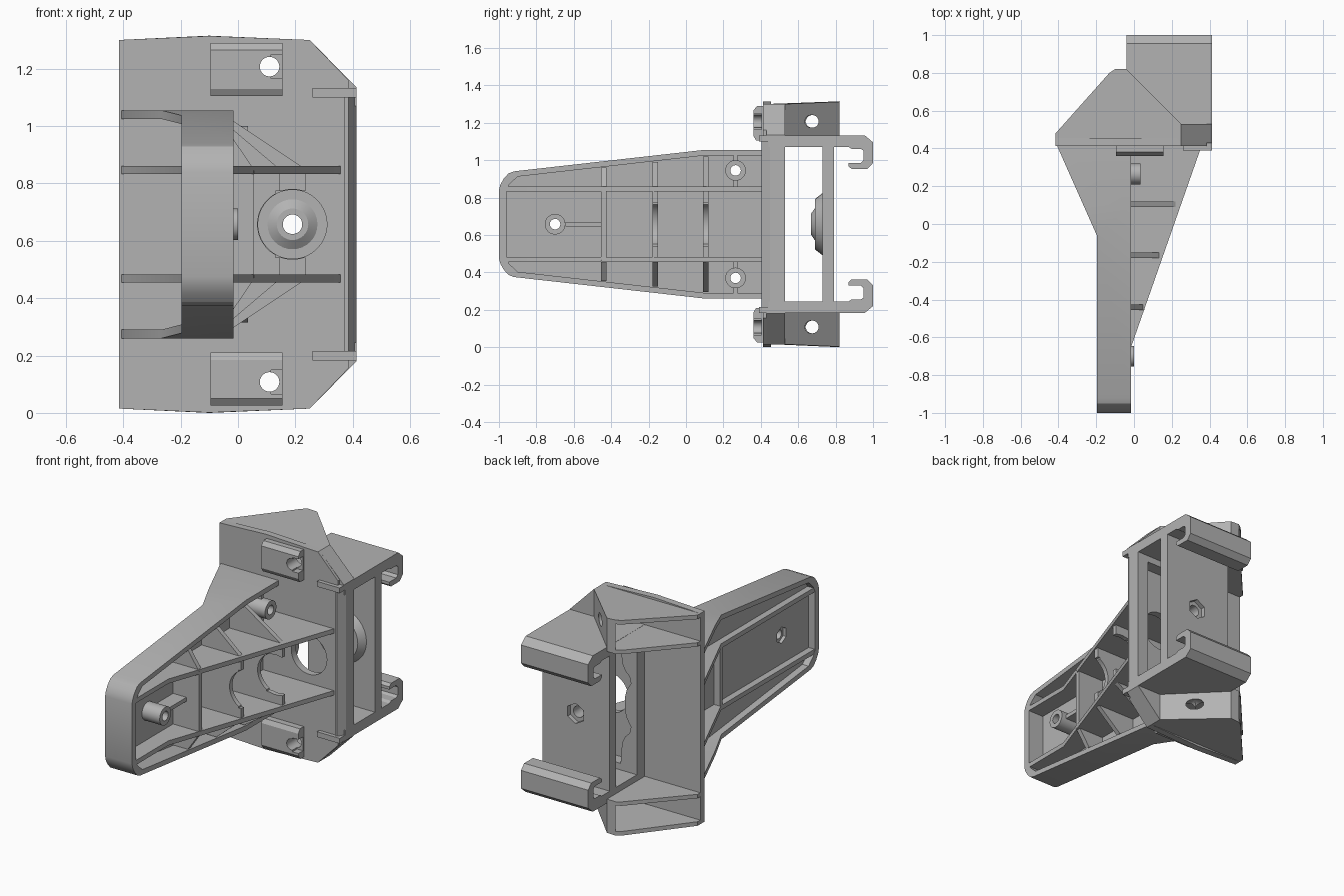
import bpy, bmesh, math
from mathutils import Vector, Matrix

if "Cube" in bpy.data.objects:
    bpy.data.objects.remove(bpy.data.objects["Cube"], do_unlink=True)

MID = 0.6575  # height of the symmetry plane

grey = bpy.data.materials.new("plain_grey")
grey.use_nodes = True
grey.diffuse_color = (0.45, 0.45, 0.45, 1)
grey.node_tree.nodes["Principled BSDF"].inputs["Base Color"].default_value = (0.45, 0.45, 0.45, 1)


def finish(name, bm):
    bmesh.ops.recalc_face_normals(bm, faces=bm.faces)
    me = bpy.data.meshes.new(name)
    bm.to_mesh(me)
    bm.free()
    me.materials.append(grey)
    ob = bpy.data.objects.new(name, me)
    bpy.context.collection.objects.link(ob)
    return ob


def prism(name, axis, pts, lo, hi):
    """Extrude a 2D outline along an axis: x takes (y,z), y takes (x,z), z takes (x,y)."""
    place = {"x": lambda p, t: (t, p[0], p[1]),
             "y": lambda p, t: (p[0], t, p[1]),
             "z": lambda p, t: (p[0], p[1], t)}[axis]
    bm = bmesh.new()
    base = [bm.verts.new(place(p, lo)) for p in pts]
    top = [bm.verts.new(place(p, hi)) for p in pts]
    bm.faces.new(base)
    bm.faces.new(top)
    n = len(pts)
    for i in range(n):
        j = (i + 1) % n
        bm.faces.new((base[i], base[j], top[j], top[i]))
    return finish(name, bm)


def rect(a, b, c, d):
    return [(a, c), (b, c), (b, d), (a, d)]


def circle(u, v, r, n=32):
    return [(u + r * math.cos(math.tau * (i + 0.5) / n),
             v + r * math.sin(math.tau * (i + 0.5) / n)) for i in range(n)]


def flip(pts):
    return [(u, 2 * MID - v) for u, v in reversed(pts)]


def cut(ob, *cutters):
    for c in cutters:
        c.hide_render = True
        mod = ob.modifiers.new("cut", "BOOLEAN")
        mod.operation = "DIFFERENCE"
        mod.solver = "EXACT"
        mod.object = c
        bpy.context.view_layer.objects.active = ob
        bpy.ops.object.modifier_apply(modifier=mod.name)
        bpy.data.objects.remove(c, do_unlink=True)
    return ob


def mirror(ob):
    """Add a copy reflected in the symmetry plane."""
    bm = bmesh.new()
    bm.from_mesh(ob.data)
    copy = bmesh.ops.duplicate(bm, geom=bm.verts[:] + bm.edges[:] + bm.faces[:])["geom"]
    for v in copy:
        if isinstance(v, bmesh.types.BMVert):
            v.co.z = 2 * MID - v.co.z
    bmesh.ops.reverse_faces(bm, faces=[f for f in copy if isinstance(f, bmesh.types.BMFace)])
    bm.to_mesh(ob.data)
    bm.free()
    return ob


# Arm rim: hollow outline, flared towards the mounting plate
half = [(0.43, 1.055), (0.1, 1.055), (-0.92, 0.94), (-0.95, 0.928), (-0.975, 0.9), (-0.992, 0.87), (-1, 0.84)]
inner = [(0.5, 1.025), (0.1, 1.025), (-0.9, 0.912), (-0.945, 0.87), (-0.96, 0.84)]
rim = prism("arm_rim", "x", half + flip(half), -0.43, -0.015)
flare = [(-0.6, -1.2), (-0.197, -1.2), (-0.197, -0.06), (-0.41, 0.42), (-0.41, 0.6), (-0.6, 0.6)]
cut(rim, prism("rim_core", "x", inner + flip(inner), -0.6, 0.2),
    prism("flare_cutter", "z", flare, -0.1, 1.5))

# Arm floor with bolt holes and nut recesses
bolts = [(-0.7, MID, 0.0), (0.265, 0.945, 0.035), (0.265, 2 * MID - 0.945, 0.035)]
floor = prism("arm_floor", "x", [(y, z + 0.01) if z < MID else (y, z - 0.01) for y, z in half + flip(half)],
              -0.155, -0.12)
for y, z, top in bolts:
    cut(floor, prism("bolt_hole", "x", circle(y, z, 0.028), -0.5, 0.5),
        prism("nut_recess", "x", circle(y, z, 0.05, 6), -0.3, -0.135))
    boss = prism("arm_boss", "x", circle(y, z, 0.055), -0.13, top)
    cut(boss, prism("bolt_hole", "x", circle(y, z, 0.028), -0.5, 0.5))
prism("boss_fin", "x", rect(-0.645, -0.44, MID - 0.012, MID + 0.012), -0.13, -0.03)
mirror(prism("boss_web", "x", rect(0.255, 0.275, 0.995, 1.03), -0.13, -0.02))
mirror(prism("boss_web_inner", "x", rect(0.255, 0.275, 0.85, 0.893), -0.13, -0.02))

# Two long flanges that widen towards the plate
flange = [(-0.195, -0.97), (-0.195, -0.06), (-0.41, 0.42), (0.36, 0.42), (-0.015, -0.65), (-0.015, -0.97)]
mirror(prism("long_flange", "z", flange, 0.832, 0.86))
prism("rear_cross_wall", "x", rect(-0.075, -0.05, 0.47, 0.845), -0.195, -0.13)

# Cross ribs: scooped in the middle, triangular outside
for y, reach, edge in ((-0.44, 0.055, 0.96), (-0.165, 0.145, 0.99), (0.105, 0.235, 1.02)):
    rib = prism("cross_rib", "y", rect(-0.13, reach, 0.47, 0.845), y - 0.014, y + 0.014)
    if reach > 0.1:
        cut(rib, prism("scoop", "y", circle(0.19, MID, 0.122), y - 0.1, y + 0.1),
            prism("scoop_slot", "y", rect(0.13, 0.5, MID - 0.116, MID + 0.116), y - 0.1, y + 0.1))
    tri = [(-0.13, 0.85), (reach, 0.85), (-0.02, edge), (-0.13, edge)]
    mirror(prism("side_gusset", "y", tri, y - 0.014, y + 0.014))

# Mounting plate with a large centre opening and two bolt holes
side = [(-0.415, 1.3), (-0.1, 1.314), (0.25, 1.3), (0.385, 1.16)]
plate = prism("mounting_plate", "y", side + flip(side), 0.413, 0.455)
cut(plate, prism("opening", "y", circle(0.19, MID, 0.12, 48), 0.2, 0.6))
for z in (1.207, 2 * MID - 1.207):
    cut(plate, prism("plate_hole", "y", circle(0.11, z, 0.034), 0.2, 0.6))

# Corner wings: sloped cap, slab and slanting wall with holes
wing = [(-0.415, 0.43), (-0.415, 0.48), (-0.13, 0.8), (-0.1, 0.82), (-0.04, 0.82), (0.25, 0.53), (0.25, 0.43)]
cap = prism("wing_cap", "z", wing, 1.275, 1.3)
for v in cap.data.vertices:
    v.co.z += 0.015 * max(0, 1 - abs(v.co.x + 0.1) / 0.315)
mirror(cap)
mirror(prism("wing_slab", "z", wing, 1.108, 1.132))
wall = prism("wing_wall", "z", [(0.25, 0.53), (-0.04, 0.82), (-0.1, 0.82), (0.2, 0.51), (0.2, 0.44), (0.25, 0.44)],
             1.12, 1.29)
cut(wall, prism("wall_hole_y", "y", circle(0.11, 1.207, 0.034), 0.5, 1),
    prism("wall_hole_x", "x", circle(0.675, 1.207, 0.034), -0.2, 0.4))
mirror(wall)
seat = prism("nut_seat", "y", rect(0.03, 0.19, 1.125, 1.285), 0.45, 0.5)
mirror(cut(seat, prism("nut_pocket", "y", circle(0.11, 1.207, 0.055, 6), 0.4, 0.6)))

# Front pads, notched around the bolt hole
pad_shape = [(0.413, 1.29), (0.38, 1.29), (0.36, 1.265), (0.36, 1.13), (0.375, 1.105), (0.413, 1.105)]
pad = prism("front_pad", "x", pad_shape, -0.095, 0.155)
cut(pad, prism("pad_hole", "y", circle(0.11, 1.207, 0.034), 0.2, 0.6),
    prism("pad_notch", "y", rect(0.115, 0.2, 1.165, 1.25), 0.3, 0.405))
mirror(pad)

# Corner braces closing the plate's clipped corners
corner = [(0.2, 1.3), (0.25, 1.3), (0.413, 1.135), (0.413, 1.1), (0.2, 1.1)]
mirror(prism("corner_brace", "y", corner, 0.43, 0.53))
mirror(prism("corner_lip", "z", rect(0.26, 0.413, 0.39, 0.53), 1.1, 1.132))

# Clamp front wall with a recess behind the opening
front = prism("clamp_front", "z", [(-0.04, 0.44), (0.37, 0.44), (0.37, 0.405), (0.385, 0.405), (0.413, 0.45),
                                   (0.413, 0.53), (-0.04, 0.53)], 2 * MID - 1.12, 1.12)
wavy = [(0.34, 1.03), (0.07, 1.03), (0.06, 0.9), (0.04, 0.86), (0.01, 0.83), (0.0, 0.79), (0.03, 0.74), (0.04, 0.7)]
cut(front, prism("wavy_recess", "y", wavy + flip(wavy), 0.456, 0.7),
    prism("opening", "y", circle(0.19, MID, 0.12, 48), 0.2, 0.7))

# Clamp back wall with a stepped boss, bolt hole and nut recess
back = prism("clamp_back", "y", rect(-0.04, 0.413, 0.22, 1.1), 0.73, 0.792)
cut(back, prism("hole", "y", circle(0.19, MID, 0.034), 0.5, 1),
    prism("nut_recess", "y", circle(0.19, MID, 0.062, 6), 0.765, 1))
for base, tip, y0, y1 in ((0.17, 0.135, 0.735, 0.69), (0.09, 0.055, 0.692, 0.668)):
    bm = bmesh.new()
    bmesh.ops.create_cone(bm, cap_ends=True, segments=32, radius1=base, radius2=tip, depth=y0 - y1)
    bmesh.ops.transform(bm, verts=bm.verts, matrix=Matrix.Translation(Vector((0.19, (y0 + y1) / 2, MID)))
                        @ Matrix.Rotation(math.pi / 2, 4, "X"))
    cut(finish("clamp_boss", bm), prism("hole", "y", circle(0.19, MID, 0.034), 0.5, 1))

# Clamp jaws ending in hooks
jaw = [(0.44, 1.133), (0.955, 1.133), (1, 1.095), (1, 0.985), (0.97, 0.953), (0.885, 0.953), (0.868, 0.968),
       (0.868, 0.985), (0.935, 0.985), (0.95, 1), (0.95, 1.05), (0.935, 1.06), (0.885, 1.06), (0.87, 1.07),
       (0.44, 1.07)]
mirror(prism("clamp_jaw", "x", jaw, -0.04, 0.413))

# Smooth round surfaces, crisp edges elsewhere
bpy.ops.object.select_all(action="DESELECT")
for ob in bpy.context.collection.objects:
    if ob.type == "MESH":
        ob.select_set(True)
        bpy.context.view_layer.objects.active = ob
bpy.ops.object.shade_smooth_by_angle(angle=math.radians(25))
